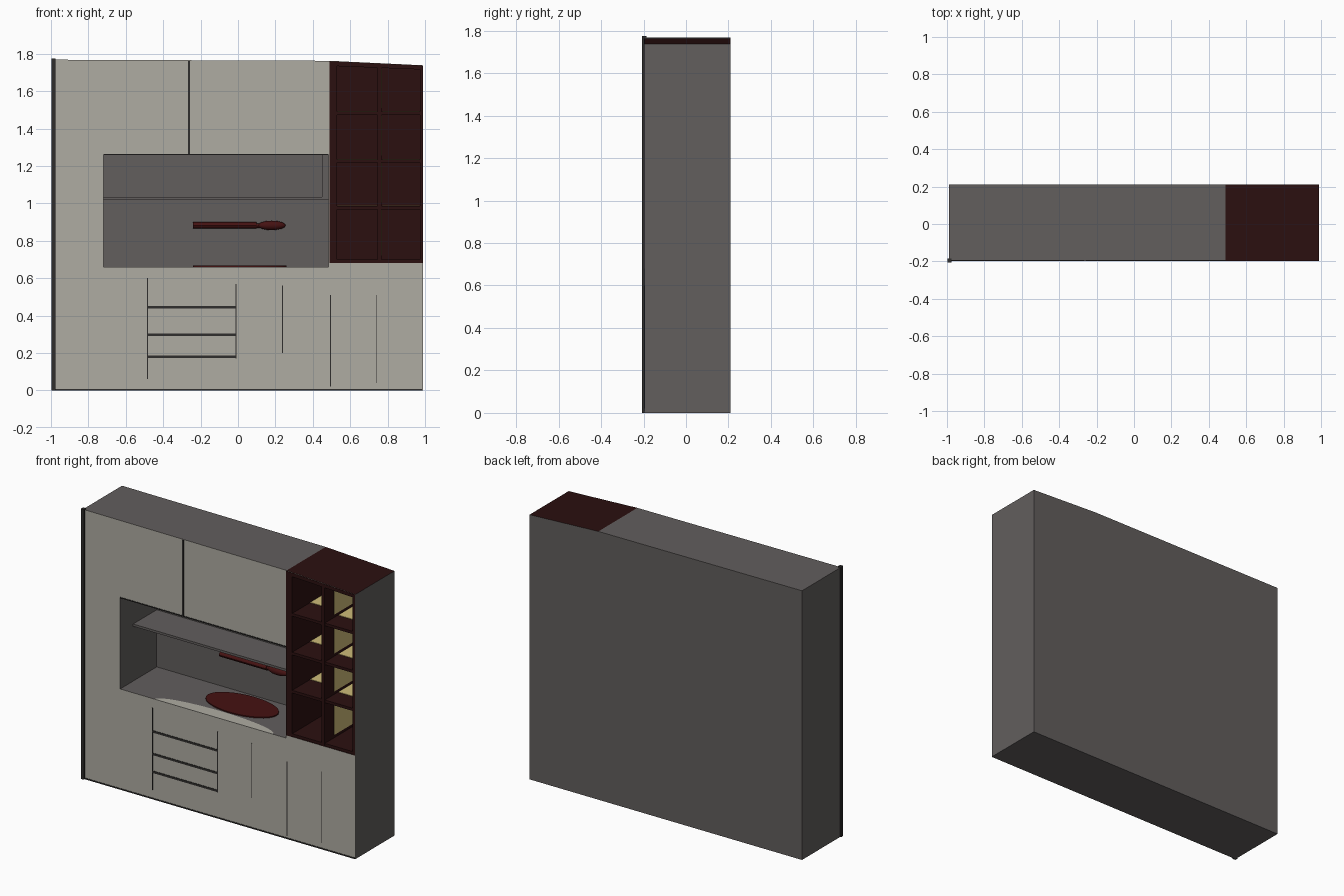
import bpy, bmesh, math

if "Cube" in bpy.data.objects:
    bpy.data.objects.remove(bpy.data.objects["Cube"])

def mat(name, c):
    m = bpy.data.materials.new(name)
    m.diffuse_color = (*c, 1)
    m.use_nodes = True
    m.node_tree.nodes["Principled BSDF"].inputs["Base Color"].default_value = m.diffuse_color
    return m

WHITE = mat("warm white", (.43, .415, .365))
GREY = mat("dark grey", (.122, .112, .110))
BROWN = mat("dark brown", (.024, .005, .005))
RED = mat("deep red", (.06, .006, .006))
YELLOW = mat("pale yellow", (.62, .50, .19))
SEAM = mat("seam black", (.028, .026, .025))

def prism(name, pts, y0, y1, *mats):
    """Extrude an x-z outline from y0 to y1."""
    bm = bmesh.new()
    f = bm.faces.new([bm.verts.new((x, y0, z)) for x, z in pts])
    r = bmesh.ops.extrude_face_region(bm, geom=[f])
    vs = [v for v in r["geom"] if isinstance(v, bmesh.types.BMVert)]
    bmesh.ops.translate(bm, verts=vs, vec=(0, y1 - y0, 0))
    bmesh.ops.recalc_face_normals(bm, faces=bm.faces)
    me = bpy.data.meshes.new(name)
    bm.to_mesh(me)
    bm.free()
    ob = bpy.data.objects.new(name, me)
    bpy.context.collection.objects.link(ob)
    for m in mats:
        me.materials.append(m)
    return ob

def box(name, x0, x1, y0, y1, z0, z1, m):
    return prism(name, [(x0, z0), (x1, z0), (x1, z1), (x0, z1)], y0, y1, m)

def disc(name, c, rx, ry, h, m, rot=(0, 0, 0), n=32):
    bpy.ops.mesh.primitive_cylinder_add(vertices=n, radius=1, depth=1, location=c, rotation=rot)
    ob = bpy.context.object
    ob.name = name
    ob.scale = (rx, ry, h)
    ob.data.materials.append(m)
    bpy.ops.object.shade_smooth_by_angle()
    return ob

F, BACK = -.195, .185   # front plane, recess back plane

# Carcass with the counter niche and the open shelf bay cut out
body = prism("cabinet_body", [(-.99, 0), (.99, 0), (.99, 1.738), (.49, 1.762), (-.99, 1.768)],
             F, .21, GREY, WHITE, BROWN)
cutters = [
    prism("niche_cutter", [(-.72, .66), (.485, .66), (.485, 1.26), (-.72, 1.26)], -.3, BACK, GREY),
    prism("bay_cutter", [(.495, .68), (.985, .68), (.985, 1.73), (.495, 1.753)], -.3, BACK, GREY),
]
bpy.context.view_layer.objects.active = body
for c in cutters:
    md = body.modifiers.new("cut", 'BOOLEAN')
    md.operation, md.solver, md.object = 'DIFFERENCE', 'EXACT', c
    bpy.ops.object.modifier_apply(modifier=md.name)
    bpy.data.objects.remove(c)
for p in body.data.polygons:
    c = p.center
    if p.normal.y < -.9 and c.y < F + .005:
        p.material_index = 1                      # white door fronts
    elif .49 < c.x < .987 and .67 < c.z < 1.755 and c.y < .2:
        p.material_index = 2                      # brown bay lining
    else:
        p.material_index = 0

# Left end post
box("left_end_post", -.997, -.975, -.207, -.185, 0, 1.775, SEAM)

# Niche shelf and its end panel
box("niche_shelf", -.72, .485, -.06, BACK, 1.02, 1.035, GREY)
box("niche_shelf_end", .45, .485, -.06, BACK, 1.035, 1.26, GREY)

# Oval basin on the counter and pale counter edge
disc("basin", (.01, .03, .663), .25, .13, .008, RED)
pts = [(-.04 + .43 * math.cos(a), F + .085 * math.sin(a))
       for a in (math.pi * i / 16 for i in range(17))]
bm = bmesh.new()
bm.faces.new([bm.verts.new((x, y, .6615)) for x, y in pts])
me = bpy.data.meshes.new("counter_edge")
bm.to_mesh(me)
bm.free()
me.materials.append(WHITE)
bpy.context.collection.objects.link(bpy.data.objects.new("counter_edge", me))

# Utensil rail on the niche back wall
side = (0, math.pi / 2, 0)
disc("rail_bar", (-.07, .165, .882), .017, .02, .34, RED, side, 12)
disc("rail_neck", (.12, .165, .88), .012, .014, .08, RED, side, 12)
bpy.ops.mesh.primitive_uv_sphere_add(segments=16, ring_count=8, location=(.18, .16, .882))
o = bpy.context.object
o.name = "rail_head"
o.scale = (.075, .025, .025)
o.data.materials.append(RED)
bpy.ops.object.shade_smooth_by_angle()

# Open bay: side boards, divider and shelves
B = F - .003
box("bay_left_board", .488, .53, B, BACK, .68, 1.755, BROWN)
box("bay_right_board", .972, .988, B, BACK, .68, 1.732, BROWN)
box("bay_divider", .745, .767, B, BACK, .68, 1.742, BROWN)
prism("bay_top_board", [(.488, 1.735), (.988, 1.715), (.988, 1.737), (.488, 1.76)], B, BACK, BROWN)
levels = [.70, .985, 1.235, 1.49]
for i, z in enumerate(levels):
    box(f"bay_shelf_{i}", .5, .98, B + .004, BACK, z - .018, z, BROWN)
    top = levels[i + 1] - .02 if i < 3 else 1.72
    # Yellow linings on the divider and shelf tops
    prism(f"divider_lining_{i}", [(.766, z + .02), (.77, z + .02), (.77, top), (.766, top)],
          -.1, BACK - .002, YELLOW)
    if i:
        box(f"shelf_lining_left_{i}", .532, .744, -.01, BACK - .002, z - .001, z + .003, YELLOW)
        box(f"shelf_lining_right_{i}", .772, .97, -.06, BACK - .002, z - .001, z + .003, YELLOW)

# Door and drawer seams
def seam(name, x0, x1, z0, z1):
    box(name, x0, x1, F - .003, F + .004, z0, z1, SEAM)

for i, z in enumerate((.18, .297, .445)):
    seam(f"drawer_gap_{i}", -.485, -.008, z - .007, z + .007)
for i, (x, z0, z1, w) in enumerate([(-.262, 1.26, 1.762, .005), (-.484, .06, .6, .002),
                                    (-.01, .17, .57, .003), (.238, .2, .56, .002),
                                    (.495, .02, .51, .003), (.742, .04, .51, .002)]):
    seam(f"door_seam_{i}", x - w, x + w, z0, z1)
seam("plinth_line", -.98, .985, 0, .008)
seam("niche_top_edge", -.72, .485, 1.258, 1.264)
